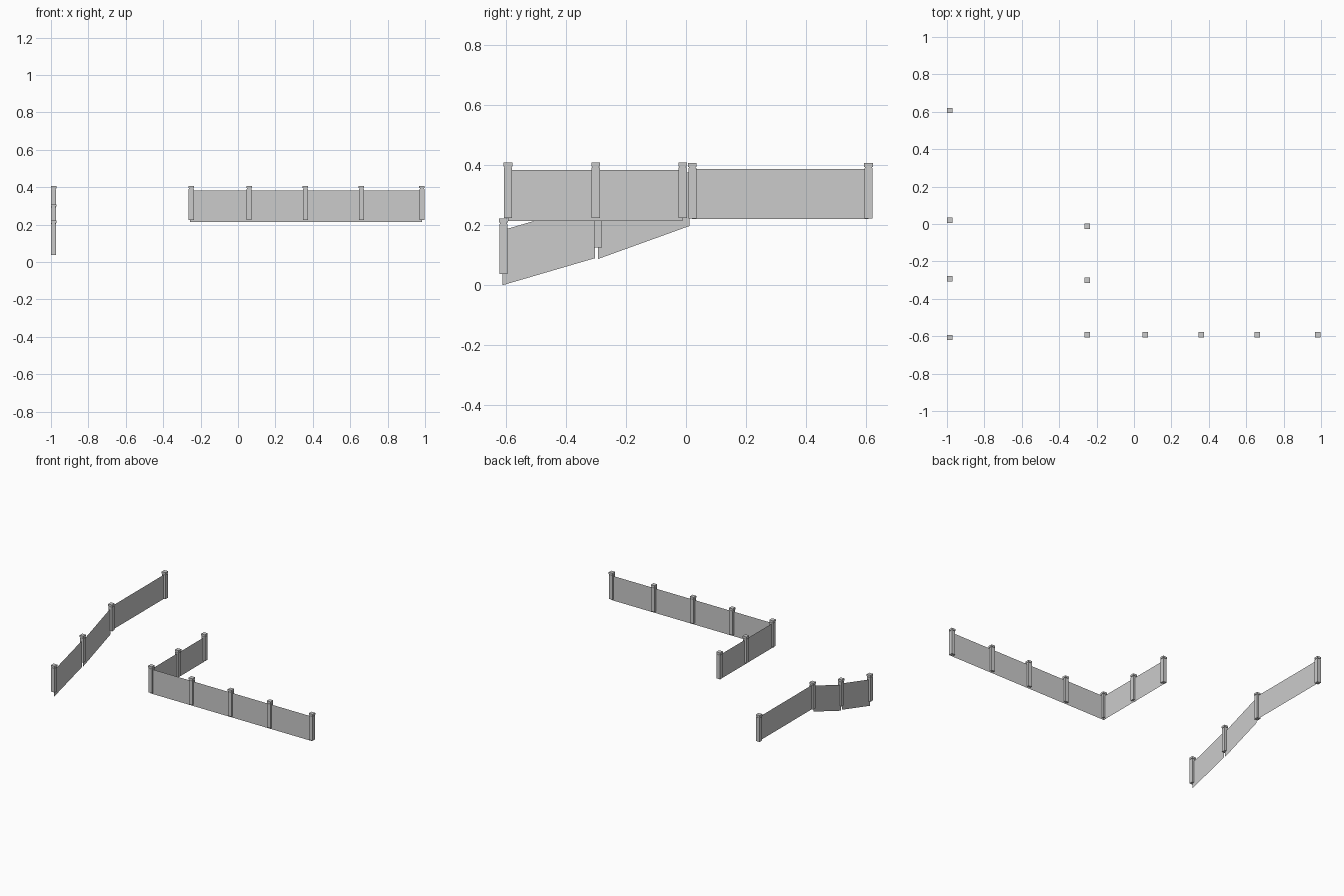
import bpy, bmesh
from mathutils import Matrix, Vector

if "Cube" in bpy.data.objects:
    bpy.data.objects.remove(bpy.data.objects["Cube"])

LEFT_X, MID_X, FRONT_Y = -0.986, -0.25, -0.592


def box(bm, x, y, z0, z1, w):
    m = Matrix.Translation((x, y, (z0 + z1) / 2)) @ Matrix.Diagonal((w, w, z1 - z0, 1))
    bmesh.ops.create_cube(bm, size=1, matrix=m)


def finish(bm, name):
    me = bpy.data.meshes.new(name)
    bm.to_mesh(me)
    bm.free()
    bpy.context.collection.objects.link(bpy.data.objects.new(name, me))


# Square post: shaft, thin neck and cap
def post(name, x, y, z):
    bm = bmesh.new()
    box(bm, x, y, z, z + 0.167, 0.027)
    box(bm, x, y, z + 0.167, z + 0.171, 0.022)
    box(bm, x, y, z + 0.171, z + 0.184, 0.029)
    finish(bm, name)


# Thin sheet panel, sheared to follow the ground
def panel(name, a, b, h):
    bm = bmesh.new()
    up = Vector((0, 0, h))
    a, b = Vector(a), Vector(b)
    bm.faces.new([bm.verts.new(p) for p in (a, b, b + up, a + up)])
    finish(bm, name)


# Left run: level part, then two sloping parts
for i, (y, z) in enumerate([(0.607, 0.222), (0.021, 0.222), (-0.293, 0.125), (-0.607, 0.037)]):
    post(f"left_post_{i}", LEFT_X, y, z)
panel("left_level_panel", (LEFT_X, 0.02, 0.22), (LEFT_X, 0.607, 0.22), 0.167)
panel("left_upper_slope_panel", (LEFT_X, -0.293, 0.087), (LEFT_X, 0.012, 0.197), 0.18)
panel("left_lower_slope_panel", (LEFT_X, -0.61, 0.0), (LEFT_X, -0.302, 0.09), 0.183)

# Corner run: short side leg and long front leg
corner = [(MID_X, -0.011), (MID_X, -0.3), (MID_X, FRONT_Y),
          (0.06, FRONT_Y), (0.36, FRONT_Y), (0.66, FRONT_Y), (0.983, FRONT_Y)]
for i, (x, y) in enumerate(corner):
    post(f"corner_post_{i}", x, y, 0.224)
panel("corner_side_panel", (MID_X, FRONT_Y, 0.213), (MID_X, -0.011, 0.213), 0.17)
panel("corner_front_panel", (-0.256, FRONT_Y, 0.213), (0.985, FRONT_Y, 0.213), 0.17)
